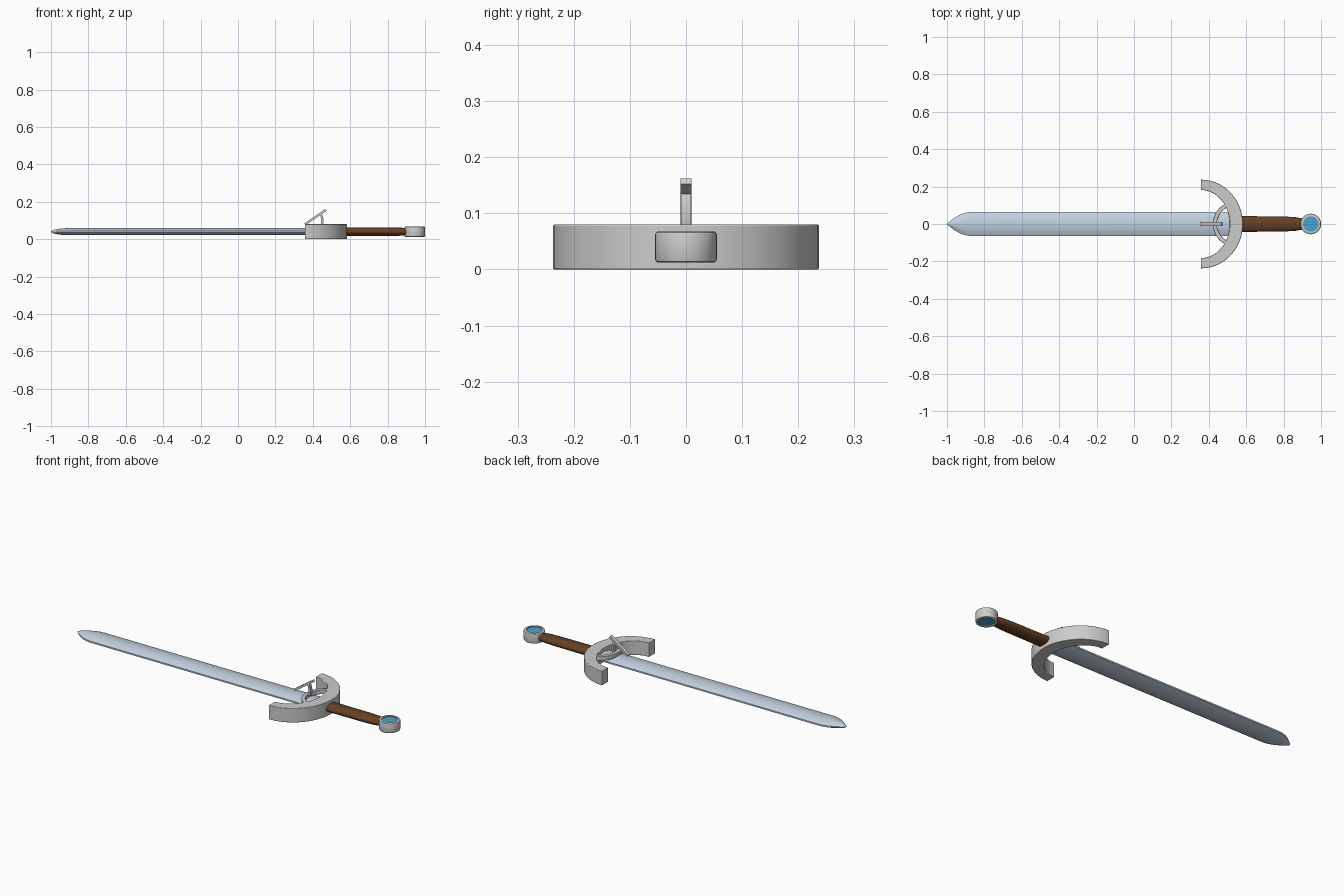
import bpy, bmesh
from math import pi, sin, cos, radians

if "Cube" in bpy.data.objects:
    bpy.data.objects.remove(bpy.data.objects["Cube"])


def material(name, rgb):
    m = bpy.data.materials.new(name)
    m.diffuse_color = (*rgb, 1)
    m.use_nodes = True
    m.node_tree.nodes["Principled BSDF"].inputs["Base Color"].default_value = m.diffuse_color
    return m


steel = material("steel", (0.55, 0.64, 0.75))
leather = material("leather", (0.13, 0.05, 0.018))
blue = material("blue", (0.07, 0.36, 0.62))


def finish(name, bm, mat=None, bevel=0, angle=35):
    bmesh.ops.remove_doubles(bm, verts=bm.verts, dist=1e-5)
    bmesh.ops.recalc_face_normals(bm, faces=bm.faces)
    me = bpy.data.meshes.new(name)
    bm.to_mesh(me)
    bm.free()
    ob = bpy.data.objects.new(name, me)
    bpy.context.collection.objects.link(ob)
    if mat:
        me.materials.append(mat)
    if bevel:
        mod = ob.modifiers.new("bevel", 'BEVEL')
        mod.width, mod.segments = bevel, 3
        mod.limit_method, mod.angle_limit = 'ANGLE', radians(40)
    bpy.ops.object.select_all(action='DESELECT')
    ob.select_set(True)
    bpy.context.view_layer.objects.active = ob
    bpy.ops.object.shade_smooth_by_angle(angle=radians(angle))
    return ob


def loft(name, rings, mat=None, closed=False, bevel=0, angle=35):
    """Skin a list of equal-length point rings."""
    bm = bmesh.new()
    rows = [[bm.verts.new(p) for p in r] for r in rings]
    pairs = list(zip(rows, rows[1:])) + ([(rows[-1], rows[0])] if closed else [])
    n = len(rows[0])
    for a, b in pairs:
        for i in range(n):
            j = (i + 1) % n
            bm.faces.new((a[i], a[j], b[j], b[i]))
    if not closed:
        bm.faces.new(rows[0])
        bm.faces.new(rows[-1])
    return finish(name, bm, mat, bevel, angle)


def box_arc(name, cx, outer, inner, a0, a1, z0, z1, bevel=0, steps=48):
    """Elliptical arc in plan with a rectangular section."""
    rings = []
    for i in range(steps + 1):
        a = a0 + (a1 - a0) * i / steps
        o = (cx + outer[0] * cos(a), outer[1] * sin(a))
        n = (cx + inner[0] * cos(a), inner[1] * sin(a))
        rings.append([(*o, z0), (*o, z1), (*n, z1), (*n, z0)])
    return loft(name, rings, None, False, bevel)


def side_bar(name, path, t, half_y):
    """Flat bar following an (x, z) path in the centre plane."""
    rings = []
    for i, (x, z) in enumerate(path):
        p, q = path[max(i - 1, 0)], path[min(i + 1, len(path) - 1)]
        dx, dz = q[0] - p[0], q[1] - p[1]
        l = (dx * dx + dz * dz) ** 0.5
        nx, nz = -dz / l * t / 2, dx / l * t / 2
        rings.append([(x + s * nx, y, z + s * nz)
                      for s, y in ((1, half_y), (1, -half_y), (-1, -half_y), (-1, half_y))])
    return loft(name, rings)


# Blade: lens section, tapering to the tip
ZC = 0.04
stations = [(-1, .001, .002), (-.985, .014, .010), (-.96, .033, .015), (-.93, .050, .018),
            (-.905, .059, .019), (-.88, .063, .019), (.53, .063, .019)]
rings = []
for x, w, h in stations:
    top = [(k / 5, 0.22 + 0.78 * (1 - (k / 5) ** 2)) for k in range(-5, 6)]
    rings.append([(x, u * w, ZC + v * h) for u, v in top] +
                 [(x, -u * w, ZC - v * h) for u, v in top])
loft("blade", rings, steel)

# Crescent crossguard
box_arc("crossguard", 0.357, (0.225, 0.237), (0.155, 0.182), -pi / 2, pi / 2, 0, 0.08, 0.003)

# Small finger arc over the base of the blade
box_arc("finger_arc", 0.525, (0.102, 0.115), (0.082, 0.092), pi / 2, 3 * pi / 2, 0.055, 0.079, 0.002, 32)

# Slanted lever and its curved support
side_bar("lever", [(0.358, 0.079), (0.471, 0.157)], 0.012, 0.010)
side_bar("lever_support",
         [(0.438 + 0.013 * cos(a), 0.098 + 0.036 * sin(a))
          for a in [-0.9 + 2.2 * i / 12 for i in range(13)]], 0.012, 0.009)

# Leather grip with oval section
rings = []
for x, w, h in [(.56, .042, .023), (.60, .042, .023), (.80, .040, .023),
                (.86, .037, .022), (.91, .028, .019)]:
    rings.append([(x, w * cos(2 * pi * i / 32), ZC + h * sin(2 * pi * i / 32)) for i in range(32)])
loft("grip", rings, leather)

# Ring pommel
profile = [(.041, .012), (.050, .012), (.0535, .014), (.055, .018),
           (.055, .062), (.0535, .066), (.050, .068), (.041, .068)]
PX = 0.945
rings = [[(PX + r * cos(2 * pi * i / 48), r * sin(2 * pi * i / 48), z) for r, z in profile]
         for i in range(48)]
loft("pommel_ring", rings, None, True)

# Blue inlay seen on both pommel faces
bm = bmesh.new()
bmesh.ops.create_cone(bm, cap_ends=True, segments=48, radius1=.042, radius2=.042, depth=.046)
bmesh.ops.translate(bm, verts=bm.verts, vec=(PX, 0, ZC))
finish("pommel_inlay", bm, blue)
